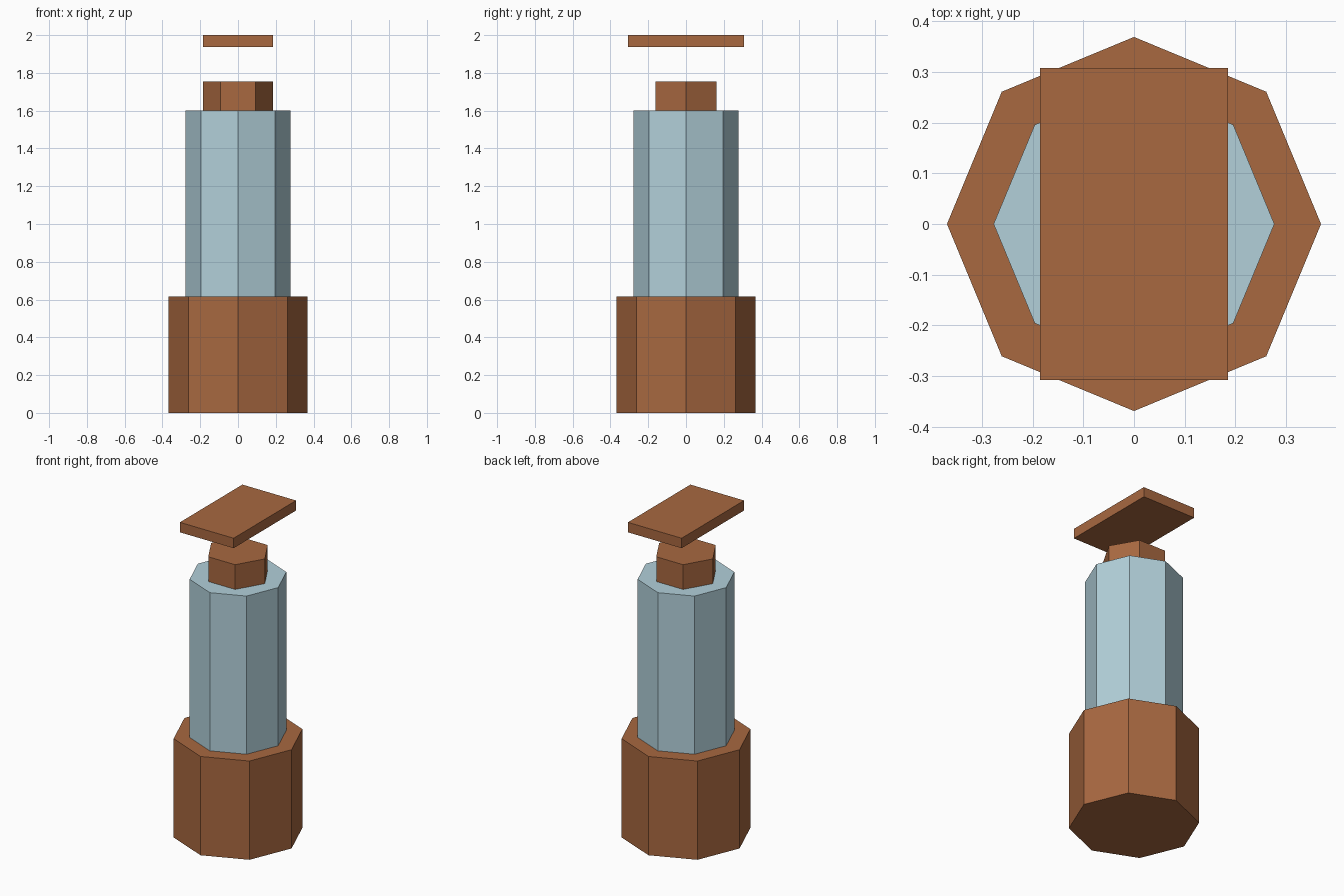
import bpy
import math

if "Cube" in bpy.data.objects:
    bpy.data.objects.remove(bpy.data.objects["Cube"])


def material(name, srgb):
    mat = bpy.data.materials.new(name)
    linear = [((c / 255 + 0.055) / 1.055) ** 2.4 for c in srgb]
    mat.diffuse_color = (*linear, 1.0)
    mat.use_nodes = True
    mat.node_tree.nodes["Principled BSDF"].inputs["Base Color"].default_value = mat.diffuse_color
    return mat


brown = material("warm brown", (168, 104, 64))
blue = material("pale blue", (178, 208, 218))


def prism(name, sides, radius, z0, z1, mat):
    """Flat-sided upright prism with a corner on the +x axis."""
    bpy.ops.mesh.primitive_cylinder_add(
        vertices=sides, radius=radius, depth=z1 - z0, location=(0, 0, (z0 + z1) / 2))
    obj = bpy.context.object
    obj.name = name
    # Cylinders start with a corner on +y
    obj.rotation_euler.z = math.pi / 2
    obj.data.materials.append(mat)
    return obj


# Stacked body: base, bottle and neck
prism("base", 8, 0.369, 0.0, 0.615, brown)
prism("bottle", 8, 0.277, 0.615, 1.6, blue)
prism("neck", 6, 0.185, 1.6, 1.754, brown)

# Floating rectangular top plate
bpy.ops.mesh.primitive_cube_add(size=1, location=(0, 0, 1.969))
plate = bpy.context.object
plate.name = "top_plate"
plate.scale = (0.37, 0.615, 0.062)
plate.data.materials.append(brown)
